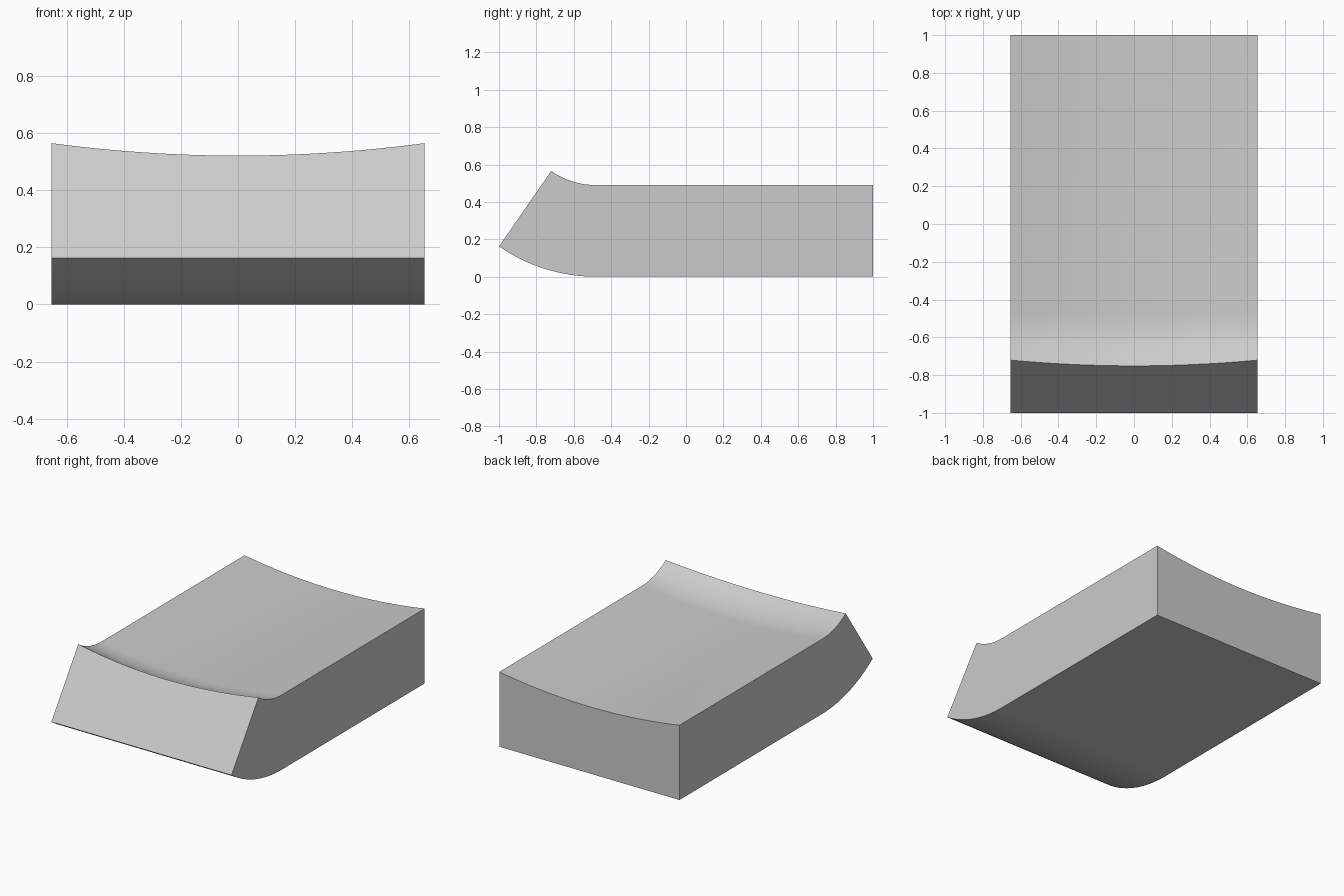
import bpy, bmesh
from math import sin, cos, radians

if "Cube" in bpy.data.objects:
    bpy.data.objects.remove(bpy.data.objects["Cube"])

HALF_W = 0.653           # half width
T_EDGE, T_MID = 0.49, 0.437   # thickness at the sides and in the dished middle
R, ANGLE = 0.913, radians(34.7)   # bend radius of the underside and its sweep
Y_BEND = -0.48           # where the straight body turns upward
NX, NB = 24, 16

# Cross-section: flat underside, shallow concave top, as (x, height) pairs
xs = [HALF_W * (2 * i / NX - 1) for i in range(NX + 1)]
section = [(x, 0.0) for x in xs]
section += [(x, T_MID + (T_EDGE - T_MID) * (x / HALF_W) ** 2) for x in reversed(xs)]


def bent(x, h, a):
    # Point at height h on the section turned by angle a about the bend axis
    return (x, Y_BEND - (R - h) * sin(a), R - (R - h) * cos(a))


bm = bmesh.new()

# Straight back station followed by the stations through the bend
rings = [[bm.verts.new((x, 1.0, h)) for x, h in section]]
for k in range(NB + 1):
    rings.append([bm.verts.new(bent(x, h, ANGLE * k / NB)) for x, h in section])

# Skin between stations
n = len(section)
for a, b in zip(rings, rings[1:]):
    for i in range(n):
        j = (i + 1) % n
        bm.faces.new((a[i], a[j], b[j], b[i]))

# End faces as strips from underside to top
for ring in (rings[0], rings[-1]):
    for i in range(NX):
        bm.faces.new((ring[i], ring[i + 1], ring[n - 2 - i], ring[n - 1 - i]))

bmesh.ops.recalc_face_normals(bm, faces=bm.faces)
mesh = bpy.data.meshes.new("curved_block")
bm.to_mesh(mesh)
bm.free()

block = bpy.data.objects.new("curved_block", mesh)
bpy.context.collection.objects.link(block)
bpy.context.view_layer.objects.active = block
block.select_set(True)
bpy.ops.object.shade_smooth_by_angle(angle=radians(30))
